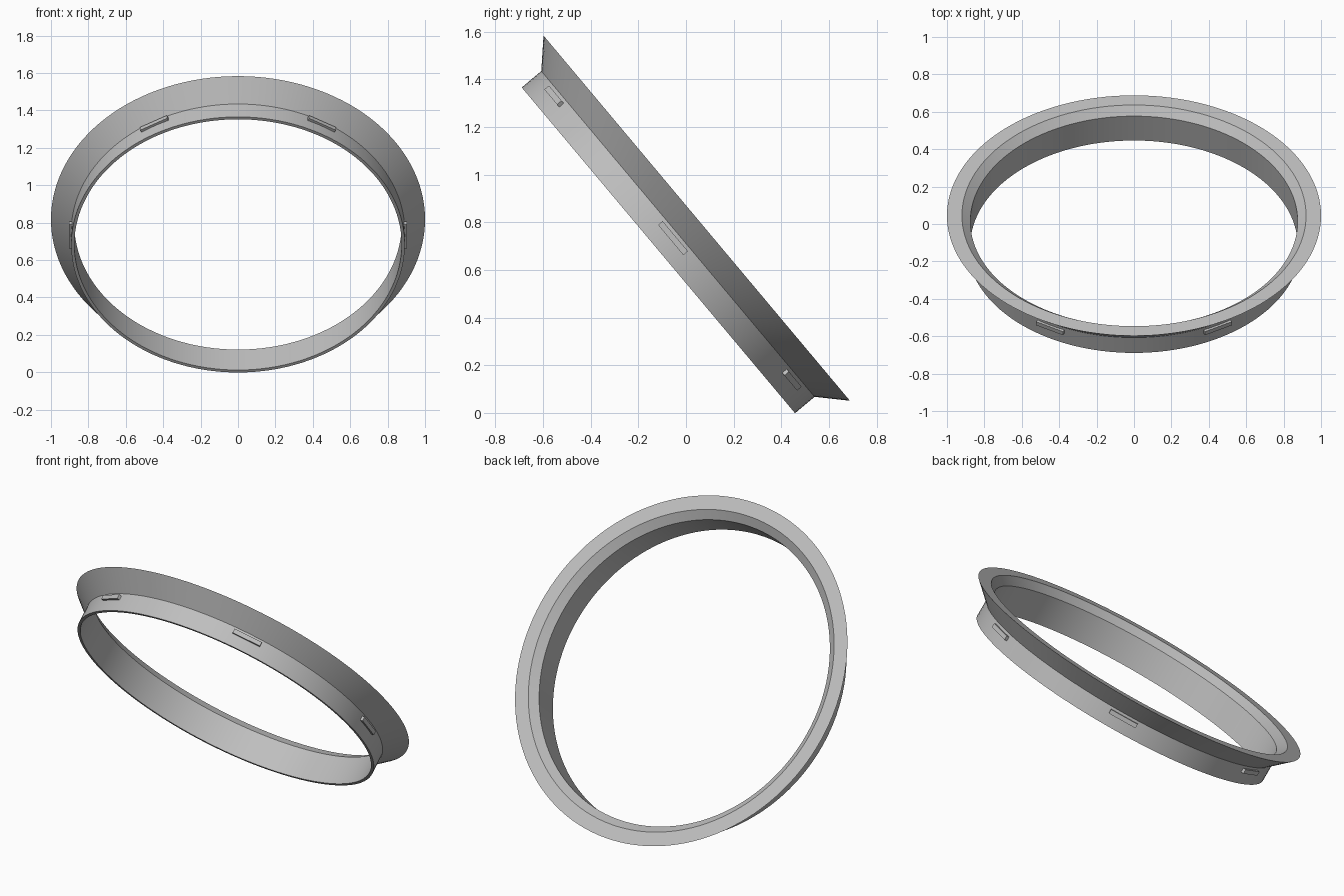
import bpy, bmesh, math
from mathutils import Matrix, Vector

if "Cube" in bpy.data.objects:
    bpy.data.objects.remove(bpy.data.objects["Cube"])

# Ring frame: local z is the ring axis, leaning towards the back
TILT = Matrix.Translation((0, 0.045, 0.817)) @ Matrix.Rotation(math.radians(-50), 4, 'X')
SEGMENTS = 128

grey = bpy.data.materials.new("light_grey")
grey.use_nodes = True
colour = (0.52, 0.52, 0.52, 1)
grey.diffuse_color = colour
grey.node_tree.nodes["Principled BSDF"].inputs["Base Color"].default_value = colour


def add_object(name, bm):
    bmesh.ops.recalc_face_normals(bm, faces=bm.faces)
    mesh = bpy.data.meshes.new(name)
    bm.to_mesh(mesh)
    bm.free()
    mesh.materials.append(grey)
    obj = bpy.data.objects.new(name, mesh)
    bpy.context.collection.objects.link(obj)
    obj.matrix_world = TILT
    return obj


# Flared ring: closed (radius, height) section turned about the axis
section = [(0.875, -0.21), (0.892, -0.21), (0.892, -0.103), (1.0, 0),
           (0.92, 0), (0.875, -0.04)]
bm = bmesh.new()
verts = [bm.verts.new((r, 0, h)) for r, h in section]
edges = [bm.edges.new((a, b)) for a, b in zip(verts, verts[1:] + verts[:1])]
bmesh.ops.spin(bm, geom=verts + edges, axis=(0, 0, 1), cent=(0, 0, 0),
               angle=math.tau, steps=SEGMENTS, use_merge=True)
bmesh.ops.remove_doubles(bm, verts=bm.verts, dist=0.0001)
ring = add_object("flared_ring", bm)
bpy.context.view_layer.objects.active = ring
ring.select_set(True)
bpy.ops.object.shade_smooth_by_angle(angle=math.radians(30))
ring.select_set(False)

# Six locking lugs spaced evenly round the collar
for i in range(6):
    bm = bmesh.new()
    bmesh.ops.create_cube(bm, size=1)
    bmesh.ops.scale(bm, vec=Vector((0.025, 0.165, 0.025)), verts=bm.verts)
    bmesh.ops.translate(bm, vec=Vector((0.892, 0, -0.13)), verts=bm.verts)
    bmesh.ops.rotate(bm, cent=(0, 0, 0), verts=bm.verts,
                     matrix=Matrix.Rotation(math.tau * i / 6, 3, 'Z'))
    add_object(f"lug_{i + 1}", bm)
